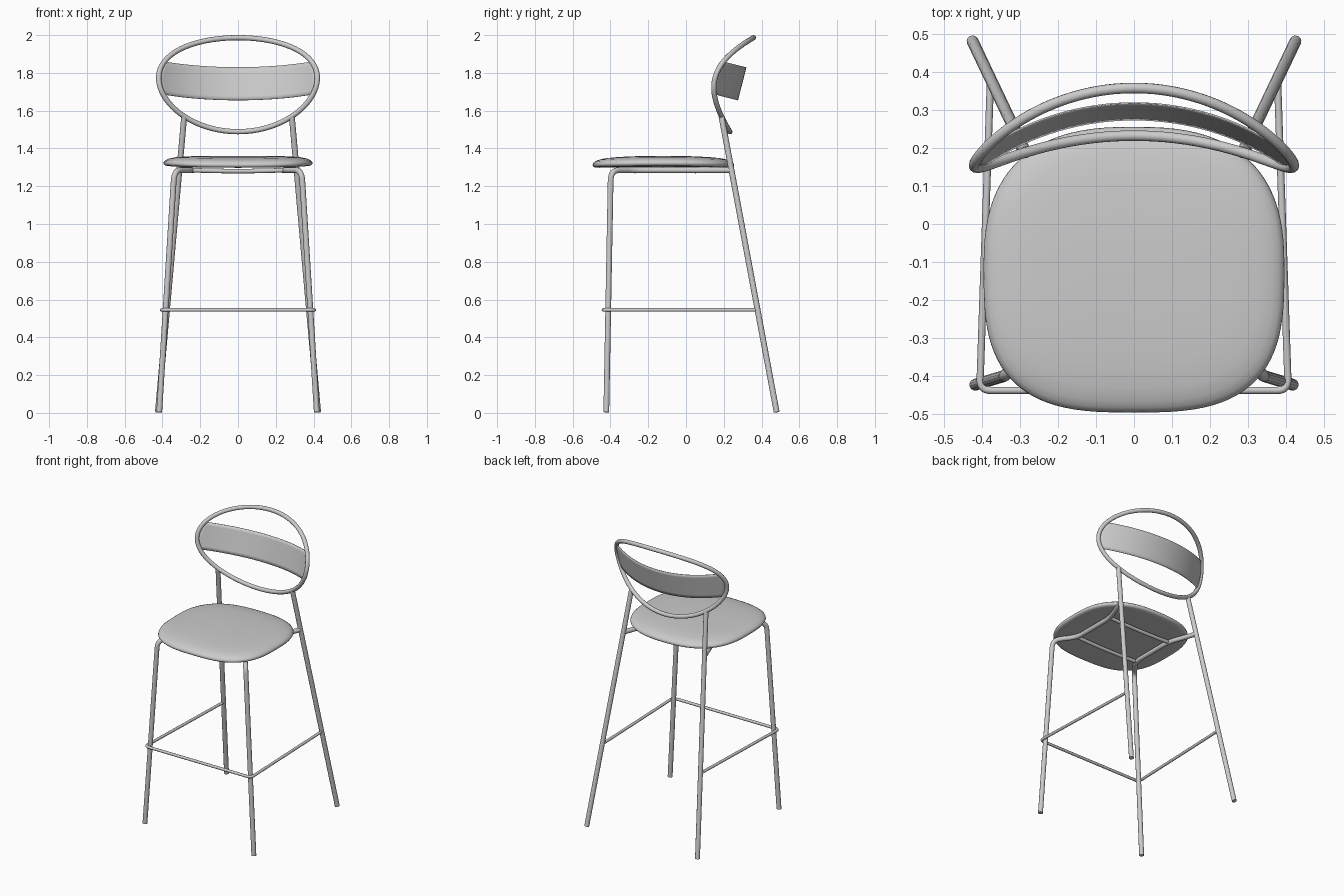
import bpy, bmesh, math
from mathutils import Vector

if "Cube" in bpy.data.objects:
    bpy.data.objects.remove(bpy.data.objects["Cube"])


def fillet(pts, d, steps=8):
    """Round the inner corners of a polyline, cutting d from each side."""
    pts = [Vector(p) for p in pts]
    out = [pts[0]]
    for a, b, c in zip(pts, pts[1:], pts[2:]):
        p, q = b + (a - b).normalized() * d, b + (c - b).normalized() * d
        for i in range(steps + 1):
            t = i / steps
            out.append(p * (1 - t) ** 2 + b * 2 * t * (1 - t) + q * t * t)
    return out + [pts[-1]]


def tube(name, pts, r, cyclic=False):
    cu = bpy.data.curves.new(name, 'CURVE')
    cu.dimensions = '3D'
    cu.bevel_depth = r
    cu.bevel_resolution = 4
    cu.use_fill_caps = True
    sp = cu.splines.new('POLY')
    sp.points.add(len(pts) - 1)
    for p, co in zip(sp.points, pts):
        p.co = (*co, 1)
    sp.use_cyclic_u = cyclic
    sp.use_smooth = True
    ob = bpy.data.objects.new(name, cu)
    bpy.context.collection.objects.link(ob)
    return ob


def mesh_object(name, bm):
    bmesh.ops.recalc_face_normals(bm, faces=bm.faces)
    me = bpy.data.meshes.new(name)
    bm.to_mesh(me)
    bm.free()
    ob = bpy.data.objects.new(name, me)
    bpy.context.collection.objects.link(ob)
    for f in me.polygons:
        f.use_smooth = True
    return ob


# Backrest surface: a reclined cylinder, u across and v up the recline
RING_A, RING_B, BEND_R = 0.42, 0.2565, 0.68
BACK_C = Vector((0, 0.2945, 1.7375))
UP, FWD = Vector((0, 0.244, 0.970)), Vector((0, -0.970, 0.244))


def back_point(u, v):
    drop = BEND_R - math.sqrt(BEND_R ** 2 - u * u)
    return BACK_C + Vector((u, 0, 0)) + UP * v + FWD * drop


# Oval backrest ring
N = 96
tube("backrest_ring",
     [back_point(RING_A * math.cos(2 * math.pi * i / N), RING_B * math.sin(2 * math.pi * i / N))
      for i in range(N)], 0.0138, True)

# Curved backrest band, its ends following the ring
bm = bmesh.new()
rows = []
for j in range(9):
    v = -0.085 + 0.18 * j / 8
    half = RING_A * math.sqrt(1 - (v / RING_B) ** 2)
    rows.append([bm.verts.new(back_point(half * (i / 16 - 1), v)) for i in range(33)])
for a, b in zip(rows, rows[1:]):
    for i in range(32):
        bm.faces.new((a[i], a[i + 1], b[i + 1], b[i]))
band = mesh_object("backrest_band", bm)
sol = band.modifiers.new("thickness", 'SOLIDIFY')
sol.thickness, sol.offset = 0.004, 0

# Padded seat: rounded-square outline lofted through a cushion profile
bm = bmesh.new()
profile = [(0.5, 1.301), (0.9, 1.301), (0.955, 1.302), (0.985, 1.306), (1.0, 1.315),
           (0.992, 1.325), (0.965, 1.334), (0.92, 1.342), (0.83, 1.350), (0.65, 1.356), (0.35, 1.360)]


def seat_point(a, s, z):
    c, n = math.cos(a), math.sin(a)
    e = 2 / (3.0 if n < 0 else 2.6)
    x = 0.395 * s * math.copysign(abs(c) ** e, c)
    y = 0.375 * s * math.copysign(abs(n) ** e, n)
    return (x, y - 0.12, z + 0.006 * (x / 0.395) ** 2 - 0.004 * (y / 0.375) ** 2)


rings = [[bm.verts.new(seat_point(2 * math.pi * i / N, s, z)) for i in range(N)] for s, z in profile]
for a, b in zip(rings, rings[1:]):
    for i in range(N):
        k = (i + 1) % N
        bm.faces.new((a[i], a[k], b[k], b[i]))
for ring, z in ((rings[0], 1.301), (rings[-1], 1.361)):
    mid = bm.verts.new((0, -0.12, z))
    for i in range(N):
        bm.faces.new((ring[i], ring[(i + 1) % N], mid))
mesh_object("seat", bm)

# Legs: front legs bend into the rails under the seat, rear legs carry the ring
RAIL_Z = 1.285
for s, side in ((-1, "left"), (1, "right")):
    path = [(0.417, -0.422, 0.004), (0.337, -0.398, RAIL_Z), (0.24, -0.27, RAIL_Z),
            (0.24, 0.05, RAIL_Z), (0.308, 0.238, RAIL_Z)]
    tube("front_leg_and_rail_" + side, fillet([(s * x, y, z) for x, y, z in path], 0.055), 0.0155)
    u = 0.285
    top = back_point(s * u, -RING_B * math.sqrt(1 - (u / RING_A) ** 2))
    tube("rear_leg_" + side, [(s * 0.424, 0.48, 0.004), top], 0.0155)

# Slightly sagging crossbars under the seat
for y, name in ((-0.27, "front"), (0.05, "rear")):
    tube("seat_crossbar_" + name,
         [(0.24 * t / 8, y, 1.280 + 0.005 * (t / 8) ** 2) for t in range(-8, 9)], 0.012)

# Footrest wrapped round the front legs
FZ = 0.545
tube("footrest", fillet([(-0.377, 0.377, FZ), (-0.405, -0.437, FZ),
                         (0.405, -0.437, FZ), (0.377, 0.377, FZ)], 0.03), 0.0095)
